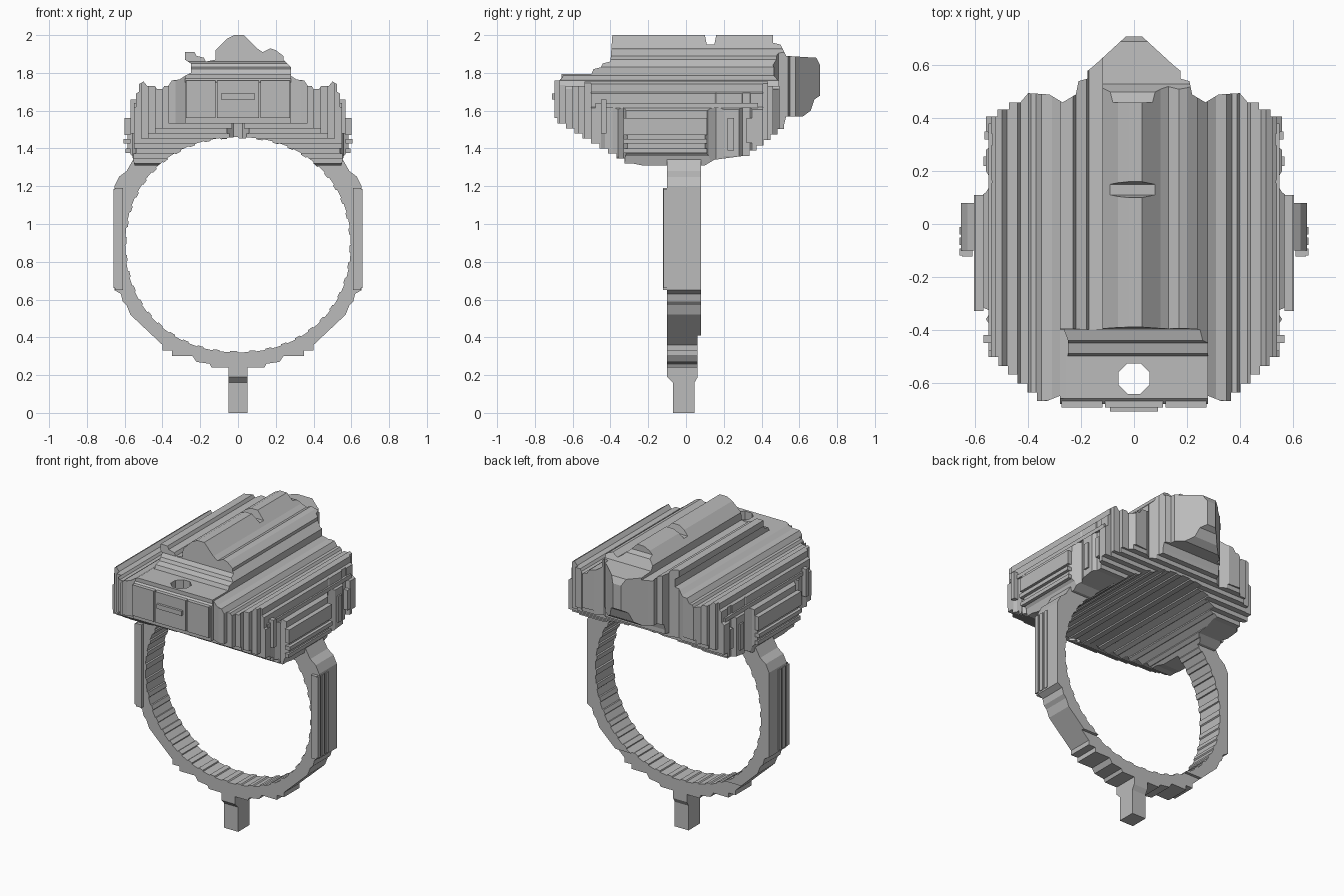
import bpy, bmesh, math

cube = bpy.data.objects.get("Cube")
if cube:
    bpy.data.objects.remove(cube)

metal = bpy.data.materials.new("grey metal")
metal.use_nodes = True
colour = (0.5, 0.5, 0.5, 1)
metal.diffuse_color = colour
metal.node_tree.nodes["Principled BSDF"].inputs["Base Color"].default_value = colour


def prism(name, outline, axis, lo, hi):
    """Extrude a 2D outline along one axis; the outline uses the other two axes in order."""
    def place(p, d):
        co = list(p)
        co.insert("xyz".index(axis), d)
        return co
    bm = bmesh.new()
    face = bm.faces.new([bm.verts.new(place(p, lo)) for p in outline])
    new = bmesh.ops.extrude_face_region(bm, geom=[face])["geom"]
    shift = place((0, 0), hi - lo)
    bmesh.ops.translate(bm, vec=shift, verts=[g for g in new if isinstance(g, bmesh.types.BMVert)])
    bmesh.ops.recalc_face_normals(bm, faces=bm.faces)
    mesh = bpy.data.meshes.new(name)
    bm.to_mesh(mesh)
    bm.free()
    mesh.materials.append(metal)
    obj = bpy.data.objects.new(name, mesh)
    bpy.context.collection.objects.link(obj)
    return obj


def box(name, x, y, z):
    return prism(name, [(x[0], y[0]), (x[1], y[0]), (x[1], y[1]), (x[0], y[1])], "z", *z)


def combine(obj, tool, operation, keep=False):
    mod = obj.modifiers.new("cut", "BOOLEAN")
    mod.operation, mod.object, mod.solver = operation, tool, "EXACT"
    bpy.context.view_layer.objects.active = obj
    bpy.ops.object.modifier_apply(modifier=mod.name)
    if not keep:
        bpy.data.objects.remove(tool)


def stairs(a, b, n, second_first=False):
    """Stepped line from a to b."""
    pts = [a]
    for i in range(n):
        u = [a[k] + (b[k] - a[k]) * i / n for k in (0, 1)]
        v = [a[k] + (b[k] - a[k]) * (i + 1) / n for k in (0, 1)]
        pts += [(u[0], v[1]) if second_first else (v[0], u[1]), tuple(v)]
    return pts


def mirrored(half):
    return half + [(-x, v) for x, v in reversed(half)]


# Finger opening, with a stepped wall
opening = []
steps = 44
for i in range(steps):
    for turn, r in ((i, 1.0), (i + 0.55, 1.0), (i + 0.6, 0.988), (i + 0.95, 0.988)):
        a = math.tau * turn / steps
        c, s = math.cos(a), math.sin(a)
        x = 0.597 * r * math.copysign(abs(c) ** 0.94, c)
        z = 0.89 + 0.57 * r * math.copysign(abs(s) ** 0.94, s)
        opening.append((x, z))
finger_hole = prism("finger_hole", opening, "y", -1, 1)

# Band
band_side = ([(0.05, 0.24), (0.14, 0.24), (0.15, 0.26), (0.22, 0.27), (0.24, 0.3)]
             + stairs((0.3, 0.3), (0.4, 0.36), 2)
             + [(0.57, 0.52), (0.59, 0.57), (0.61, 0.59), (0.62, 0.63), (0.655, 0.65), (0.655, 1.2),
                (0.63, 1.25), (0.59, 1.28), (0.55, 1.35), (0.5, 1.42)])
band = prism("band", mirrored(band_side), "y", -0.1, 0.08)
combine(band, finger_hole, "DIFFERENCE", keep=True)
combine(band, box("trim", (-0.8, 0.8), (0.062, 0.2), (0, 0.41)), "DIFFERENCE")

# Foot under the band
foot = [(-0.07, 0), (0.045, 0), (0.045, 0.16), (0.062, 0.19), (0.062, 0.28),
        (-0.1, 0.28), (-0.1, 0.19), (-0.07, 0.16)]
prism("foot", foot, "x", -0.05, 0.05)

# Head, the common volume of a front, a top and a side outline
shoulder = [(0.54, 1.28), (0.56, 1.36), (0.595, 1.4), (0.595, 1.54), (0.57, 1.56), (0.57, 1.6),
            (0.54, 1.62), (0.54, 1.69), (0.525, 1.7), (0.525, 1.74), (0.5, 1.755), (0.48, 1.73),
            (0.44, 1.73), (0.43, 1.715), (0.4, 1.715), (0.39, 1.73), (0.37, 1.73), (0.35, 1.76),
            (0.31, 1.765), (0.28, 1.785)]
crest = [(0.28, 1.83), (0.24, 1.87), (0.24, 1.89), (0.2, 1.92), (0.17, 1.93), (0.13, 1.91),
         (0.1, 1.93), (0.06, 1.97), (0.03, 2.0), (-0.02, 2.0), (-0.06, 1.98), (-0.12, 1.92),
         (-0.12, 1.87), (-0.17, 1.86), (-0.18, 1.88), (-0.22, 1.89), (-0.23, 1.91),
         (-0.28, 1.91), (-0.28, 1.87), (-0.25, 1.85), (-0.25, 1.8)]
front = shoulder + crest + [(-x, z) for x, z in reversed(shoulder)]

plan_half = ([(0.03, 0.71), (0.15, 0.6), (0.175, 0.58), (0.175, 0.55), (0.21, 0.54), (0.22, 0.49),
              (0.27, 0.46), (0.32, 0.49), (0.4, 0.495)]
             + stairs((0.43, 0.46), (0.56, 0.38), 3)
             + [(0.56, 0.35), (0.535, 0.34), (0.535, 0.3), (0.56, 0.28), (0.56, 0.2), (0.535, 0.16),
                (0.56, 0.12), (0.585, 0.1), (0.585, -0.31), (0.54, -0.33), (0.56, -0.36),
                (0.54, -0.39), (0.54, -0.43), (0.55, -0.45)]
             + stairs((0.55, -0.47), (0.33, -0.67), 6, True)
             + [(0.28, -0.65), (0.28, -0.68)])
plan = mirrored(plan_half)

side = ([(-0.39, 2.0), (0.1, 2.0), (0.11, 1.95), (0.15, 1.95), (0.16, 2.0), (0.46, 2.0), (0.46, 1.96),
         (0.5, 1.95), (0.53, 1.89), (0.69, 1.88), (0.71, 1.84), (0.71, 1.68), (0.68, 1.66), (0.66, 1.6),
         (0.62, 1.57), (0.53, 1.57)]
        + stairs((0.52, 1.53), (0.3, 1.36), 6, True)
        + [(0.15, 1.34), (0.1, 1.31), (-0.23, 1.31)]
        + stairs((-0.28, 1.32), (-0.68, 1.56), 9)
        + [(-0.69, 1.74), (-0.66, 1.77), (-0.66, 1.795), (-0.5, 1.795), (-0.49, 1.82), (-0.45, 1.83),
           (-0.44, 1.85), (-0.4, 1.86)])

head = prism("head", front, "y", -1, 1)
combine(head, prism("plan", plan, "z", 1, 3), "INTERSECT")
combine(head, prism("side", side, "x", -1, 1), "INTERSECT")
combine(head, finger_hole, "DIFFERENCE")

# Hole in the front deck
hole = [(0.063 * math.cos(math.pi * (k + 0.5) / 4), -0.585 + 0.063 * math.sin(math.pi * (k + 0.5) / 4))
        for k in range(8)]
combine(head, prism("hole", hole, "z", 1, 3), "DIFFERENCE")

# Front panels and latch
for name, x in (("right", (-0.275, -0.12)), ("middle", (-0.11, 0.11)), ("left", (0.12, 0.275))):
    box("front_panel_" + name, x, (-0.695, -0.67), (1.56, 1.76))
box("front_latch", (-0.09, 0.09), (-0.71, -0.69), (1.66, 1.69))

# Side details on both sides
for side_name, s in (("left", 1), ("right", -1)):
    def plate(name, inner, outer, y, z):
        box(side_name + "_" + name, sorted((s * inner, s * outer)), y, z)
    plate("panel_upper", 0.57, 0.6, (-0.33, 0.11), (1.47, 1.56))
    plate("panel_bar", 0.57, 0.605, (-0.33, 0.11), (1.425, 1.45))
    plate("panel_lower", 0.57, 0.595, (-0.33, 0.11), (1.375, 1.4))
    plate("back_rib", 0.53, 0.57, (0.22, 0.255), (1.39, 1.56))
    plate("back_rib_end", 0.53, 0.565, (0.32, 0.35), (1.43, 1.56))
    plate("front_rib", 0.53, 0.57, (-0.45, -0.42), (1.48, 1.66))
    plate("shoulder_rail", 0.52, 0.55, (-0.48, 0.38), (1.615, 1.64))
    # Fluted strip on the band
    for k in range(3):
        y = -0.12 + 0.04 * k
        plate("band_flute_%d" % (k + 1), 0.63, 0.66, (y, y + 0.028), (0.66, 1.185))
    plate("band_backing", 0.61, 0.65, (-0.122, 0.05), (0.65, 1.19))
